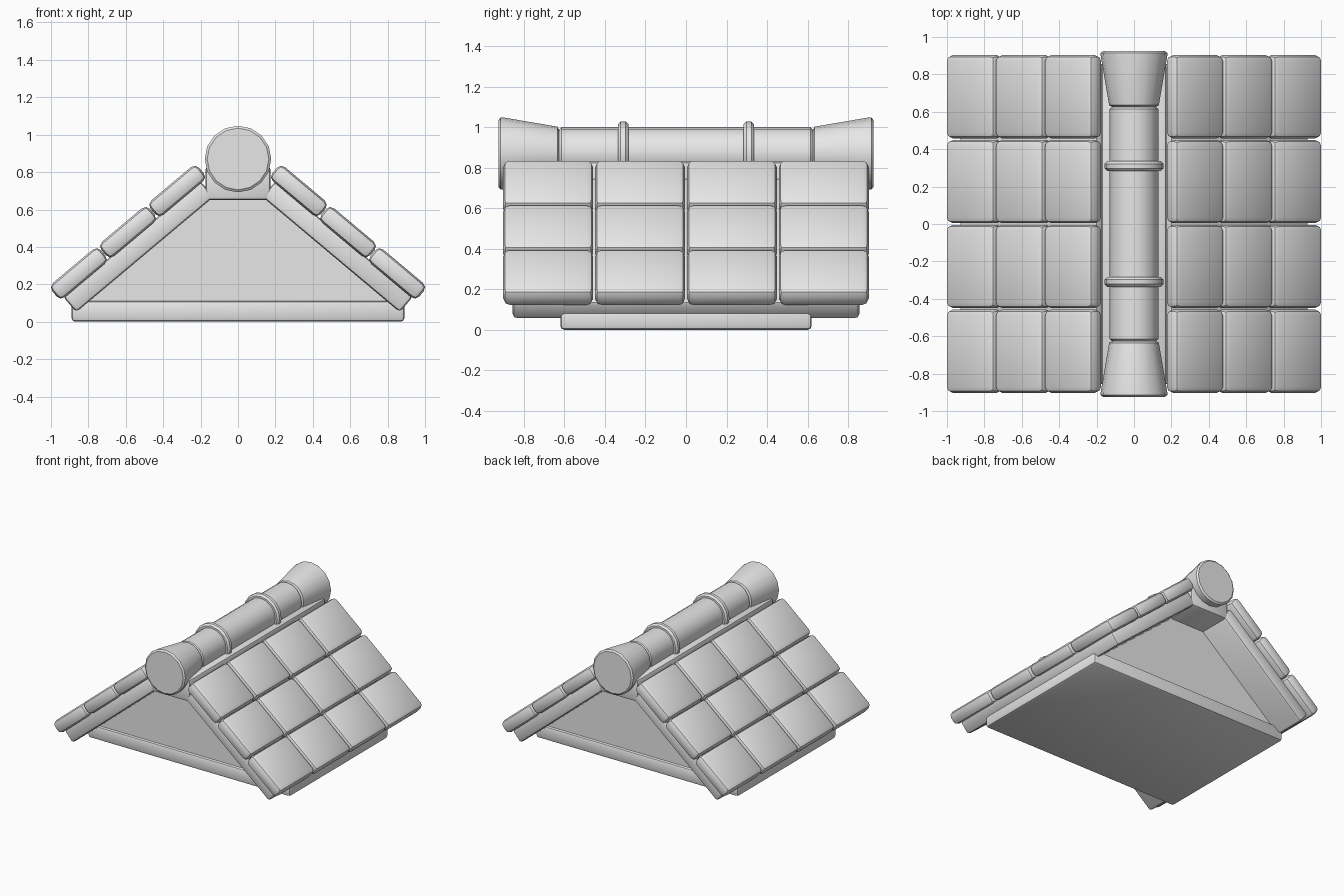
import bpy, bmesh, math
from mathutils import Matrix, Vector

cube = bpy.data.objects.get("Cube")
if cube:
    bpy.data.objects.remove(cube, do_unlink=True)

grey = bpy.data.materials.new("plain grey")
grey.use_nodes = True
grey.diffuse_color = (0.8, 0.8, 0.8, 1)
grey.node_tree.nodes["Principled BSDF"].inputs["Base Color"].default_value = (0.8, 0.8, 0.8, 1)

PITCH = math.radians(40)
ALONG = Vector((math.cos(PITCH), 0, -math.sin(PITCH)))   # down the slope
NORMAL = Vector((math.sin(PITCH), 0, math.cos(PITCH)))   # out of the slope


def finish(name, bm, location=(0, 0, 0), tilt=0):
    bmesh.ops.recalc_face_normals(bm, faces=bm.faces)
    mesh = bpy.data.meshes.new(name)
    bm.to_mesh(mesh)
    bm.free()
    mesh.materials.append(grey)
    ob = bpy.data.objects.new(name, mesh)
    bpy.context.collection.objects.link(ob)
    ob.location = location
    ob.rotation_euler.y = tilt
    bpy.ops.object.select_all(action='DESELECT')
    ob.select_set(True)
    bpy.context.view_layer.objects.active = ob
    bpy.ops.object.shade_smooth_by_angle(angle=math.radians(38))
    return ob


def box(name, size, location, bevel, tilt=0):
    bm = bmesh.new()
    bmesh.ops.create_cube(bm, size=1, matrix=Matrix.Diagonal((*size, 1)))
    bmesh.ops.bevel(bm, geom=bm.edges[:], offset=bevel, segments=2,
                    profile=0.5, affect='EDGES')
    return finish(name, bm, location, tilt)


def turned(name, profile, sides=16):
    """Revolve (y, radius) points around the ridge axis and cap both ends."""
    bm = bmesh.new()
    rings = []
    for y, r in profile:
        angles = [2 * math.pi * i / sides for i in range(sides)]
        rings.append([bm.verts.new((r * math.cos(a), y, r * math.sin(a))) for a in angles])
    for a, b in zip(rings, rings[1:]):
        for i in range(sides):
            j = (i + 1) % sides
            bm.faces.new((a[i], a[j], b[j], b[i]))
    bm.faces.new(rings[0])
    bm.faces.new(rings[-1])
    return finish(name, bm, (0, 0, 0.87))


def on_slope(side, t, n, y):
    p = ALONG * t + NORMAL * n
    return (side * p.x, y, p.z)


# Base slab
box("base_slab", (1.78, 1.24, 0.11), (0, 0, 0.055), 0.02)

# Solid gable body
bm = bmesh.new()
front = bm.faces.new([bm.verts.new(p) for p in
                      ((-0.84, -0.6, 0.08), (0.84, -0.6, 0.08), (0, -0.6, 0.785))])
ext = bmesh.ops.extrude_face_region(bm, geom=[front])
bmesh.ops.translate(bm, vec=(0, 1.2, 0),
                    verts=[v for v in ext["geom"] if isinstance(v, bmesh.types.BMVert)])
if front.is_valid is False or len(bm.faces) < 5:
    bm.faces.new([v for v in bm.verts if v.co.y < 0])
finish("gable_body", bm)

# Sloping roof boards and three rows of four tiles on each side
for side, label in ((1, "left"), (-1, "right")):
    box(f"{label}_roof_board", (0.96, 1.71, 0.11),
        on_slope(side, 0.15, 0.65, 0), 0.02, side * PITCH)
    for row in range(3):
        for col in range(4):
            box(f"{label}_tile_{row + 1}_{col + 1}", (0.34, 0.445, 0.1),
                on_slope(side, -0.2 + 0.343 * row, 0.745, (col - 1.5) * 0.4535),
                0.032, side * PITCH)

# Ridge beam under the round ridge cap
box("ridge_beam", (0.35, 1.71, 0.18), (0, 0, 0.74), 0.02)

# Round ridge cap
turned("ridge_cap", [(-0.63, 0.115), (-0.615, 0.13), (0.615, 0.13), (0.63, 0.115)])

# Raised bands and flared ends
for s, label in ((-1, "front"), (1, "back")):
    c = s * 0.31
    turned(f"{label}_band", [(c - 0.026, 0.12), (c - 0.026, 0.145), (c - 0.012, 0.158),
                             (c + 0.012, 0.158), (c + 0.026, 0.145), (c + 0.026, 0.12)])
    turned(f"{label}_flared_end", [(s * 0.625, 0.115), (s * 0.635, 0.133),
                                   (s * 0.9, 0.178), (s * 0.915, 0.178), (s * 0.925, 0.165)])
